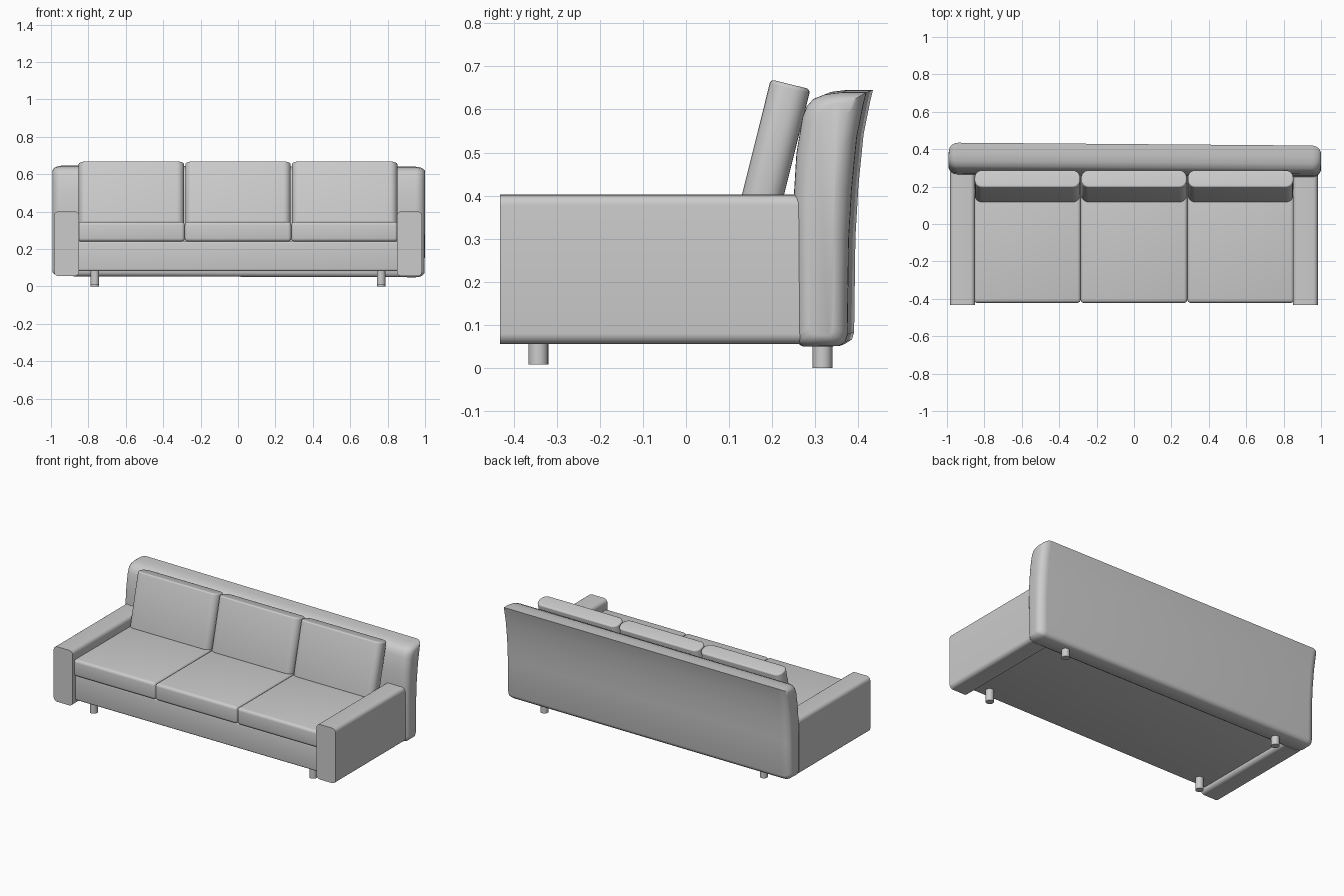
import bpy, bmesh, math
from mathutils import Vector

if "Cube" in bpy.data.objects:
    bpy.data.objects.remove(bpy.data.objects["Cube"])

fabric = bpy.data.materials.new("grey_fabric")
fabric.diffuse_color = (0.6, 0.6, 0.6, 1)
fabric.use_nodes = True
fabric.node_tree.nodes["Principled BSDF"].inputs["Base Color"].default_value = fabric.diffuse_color


def finish(bm, name, angle=35):
    bmesh.ops.recalc_face_normals(bm, faces=bm.faces[:])
    me = bpy.data.meshes.new(name)
    bm.to_mesh(me)
    bm.free()
    ob = bpy.data.objects.new(name, me)
    bpy.context.collection.objects.link(ob)
    me.materials.append(fabric)
    bpy.ops.object.select_all(action='DESELECT')
    ob.select_set(True)
    bpy.context.view_layer.objects.active = ob
    bpy.ops.object.shade_smooth_by_angle(angle=math.radians(angle))
    return ob


def box(name, lo, hi, axis=None, axis_r=0.0, all_r=0.0):
    """Box with edges along one axis rounded, then optionally all sharp edges."""
    bm = bmesh.new()
    bmesh.ops.create_cube(bm, size=1)
    for v in bm.verts:
        v.co = Vector([(a + b) / 2 + c * (b - a) for a, b, c in zip(lo, hi, v.co)])
    if axis is not None:
        es = [e for e in bm.edges
              if abs((e.verts[0].co - e.verts[1].co).normalized()[axis]) > 0.9]
        bmesh.ops.bevel(bm, geom=es, offset=axis_r, segments=6, profile=0.5, affect='EDGES')
    if all_r:
        es = [e for e in bm.edges if e.calc_face_angle(0) > math.radians(40)]
        bmesh.ops.bevel(bm, geom=es, offset=all_r, segments=4, profile=0.5, affect='EDGES')
    return finish(bm, name)


# arms: rounded along their length, flat sharp front
for s, side in ((-1, "left"), (1, "right")):
    x0, x1 = sorted((s * 0.85, s * 0.983))
    box(side + "_arm", (x0, -0.432, 0.055), (x1, 0.28, 0.402), axis=1, axis_r=0.025)

# base rail under the seat
box("base", (-0.86, -0.405, 0.082), (0.86, 0.30, 0.243), all_r=0.012)

# seat and back cushions
W = 0.57
for i, place in enumerate(("left", "middle", "right")):
    cx = (i - 1) * W
    box(place + "_seat_cushion", (cx - W / 2, -0.422, 0.24), (cx + W / 2, 0.27, 0.346), all_r=0.018)
    ob = box(place + "_back_cushion", (-W / 2 + 0.003, 0, 0), (W / 2 - 0.003, 0.095, 0.338),
             axis=2, axis_r=0.04, all_r=0.009)
    ob.location = (cx, 0.115, 0.342)
    ob.rotation_euler.x = -math.radians(14)

# backrest: curved side profile swept across, rounded at both ends
profile = [(0.26, 0.075), (0.258, 0.40), (0.264, 0.5), (0.278, 0.585), (0.288, 0.61),
           (0.303, 0.627), (0.33, 0.638), (0.37, 0.643), (0.427, 0.643), (0.42, 0.615),
           (0.405, 0.54), (0.393, 0.42), (0.386, 0.3), (0.383, 0.08), (0.378, 0.063),
           (0.363, 0.053), (0.28, 0.052), (0.265, 0.06)]
R, N = 0.05, 6
ends = [(0.996 - R + R * math.sin(t), R * (1 - math.cos(t)))
        for t in (k / N * math.radians(80) for k in range(N + 1))]
stations = [(-x, d) for x, d in reversed(ends)] + ends
bm = bmesh.new()
rings = []
for x, d in stations:
    ring = []
    for y, z in profile:
        c = 0.322 + 0.03 * max(0, (z - 0.4) / 0.24)
        ring.append(bm.verts.new((x, c + (y - c) * (1 - d / 0.075),
                                  0.347 + (z - 0.347) * (1 - 0.6 * d / 0.3))))
    rings.append(ring)
n = len(profile)
for a, b in zip(rings, rings[1:]):
    for j in range(n):
        bm.faces.new((a[j], a[(j + 1) % n], b[(j + 1) % n], b[j]))
bm.faces.new(rings[0])
bm.faces.new(rings[-1])
back = finish(bm, "backrest", 45)
back.rotation_euler = (0, 0.003, -0.008)

# four round legs
for y, z0, z1, pos in ((-0.343, 0.008, 0.10, "front"), (0.317, 0.0, 0.08, "rear")):
    for x, side in ((-0.765, "left"), (0.765, "right")):
        bm = bmesh.new()
        bmesh.ops.create_cone(bm, cap_ends=True, segments=24, radius1=0.023,
                              radius2=0.023, depth=z1 - z0)
        bmesh.ops.translate(bm, verts=bm.verts[:], vec=(x, y, (z0 + z1) / 2))
        finish(bm, f"{pos}_{side}_leg")
